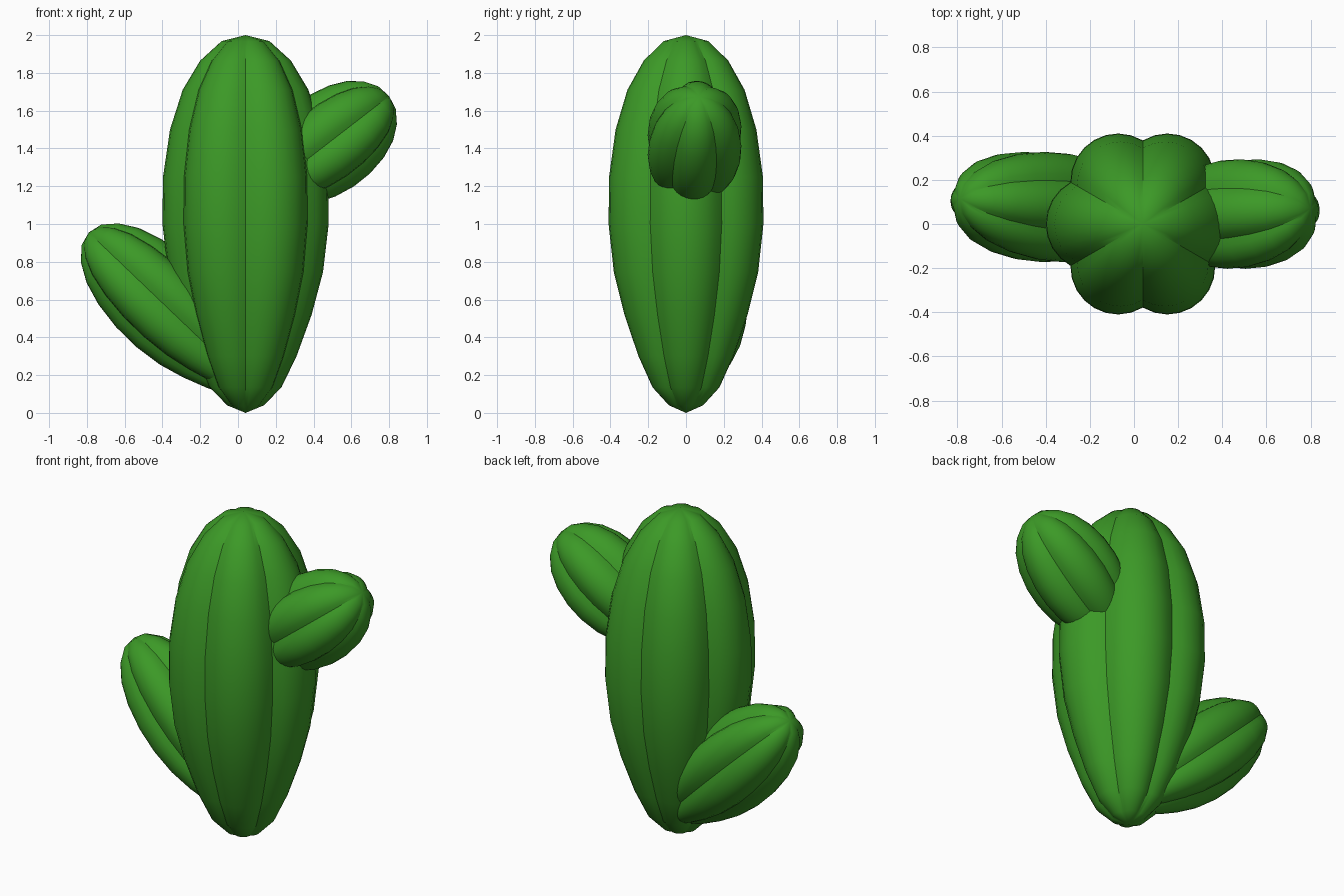
import bpy, bmesh, math
from mathutils import Vector, Matrix

if "Cube" in bpy.data.objects:
    bpy.data.objects.remove(bpy.data.objects["Cube"])

green = bpy.data.materials.new("cactus green")
green.diffuse_color = (0.045, 0.32, 0.02, 1)
green.use_nodes = True
green.node_tree.nodes["Principled BSDF"].inputs["Base Color"].default_value = green.diffuse_color

LOBES, SEG = 6, 8
# (height, lobe radius) rings of the full-size stem, between two pole points
PROFILE = [(0.04, .097), (0.135, .19), (0.30, .27), (0.52, .35), (0.745, .41),
           (1.0, .44), (1.25, .437), (1.5, .40), (1.71, .333), (1.865, .24),
           (1.968, .127)]


def lobe_radius(a):
    """Cross-section of overlapping circles, 1 at a lobe centre."""
    d, r = 0.509, 0.491
    return d * math.cos(a) + math.sqrt(r * r - (d * math.sin(a)) ** 2)


def ribbed_stem(name, base, tip, width):
    base, tip = Vector(base), Vector(tip)
    length = (tip - base).length
    bm = bmesh.new()
    n = LOBES * SEG
    step = 2 * math.pi / LOBES
    rings = []
    for z, rad in PROFILE:
        ring = []
        for i in range(n):
            # lobe centred on angle 0, grooves at odd multiples of 30 degrees
            local = -step / 2 + step * (i % SEG) / SEG
            ang = local + step * (i // SEG)
            r = rad * width * lobe_radius(local)
            ring.append(bm.verts.new((r * math.cos(ang), r * math.sin(ang), z / 2 * length)))
        rings.append(ring)
    bottom = bm.verts.new((0, 0, 0))
    top = bm.verts.new((0, 0, length))
    for j in range(n):
        k = (j + 1) % n
        bm.faces.new((bottom, rings[0][k], rings[0][j]))
        bm.faces.new((top, rings[-1][j], rings[-1][k]))
        for lo, hi in zip(rings, rings[1:]):
            bm.faces.new((lo[j], lo[k], hi[k], hi[j]))
    for f in bm.faces:
        f.smooth = True
    # crisp grooves between the lobes
    for lo, hi in zip(rings, rings[1:]):
        for j in range(0, n, SEG):
            bm.edges.get((lo[j], hi[j])).smooth = False
    # aim the stem from base to tip, keeping a groove towards the front
    zax = (tip - base).normalized()
    yax = (Vector((0, 1, 0)) - zax * zax.y).normalized()
    xax = yax.cross(zax)
    rot = Matrix((xax, yax, zax)).transposed().to_4x4()
    bm.transform(Matrix.Translation(base) @ rot)
    me = bpy.data.meshes.new(name)
    bm.to_mesh(me)
    bm.free()
    me.materials.append(green)
    ob = bpy.data.objects.new(name, me)
    bpy.context.collection.objects.link(ob)
    return ob


# trunk and two arms
ribbed_stem("trunk", (0.04, 0, 0), (0.04, 0, 2), 1.0)
ribbed_stem("lower_left_arm", (0.078, 0.03, 0.125), (-0.79, 0.115, 0.955), 0.6)
ribbed_stem("upper_right_arm", (0.104, 0.015, 1.139), (0.80, 0.07, 1.677), 0.6)
